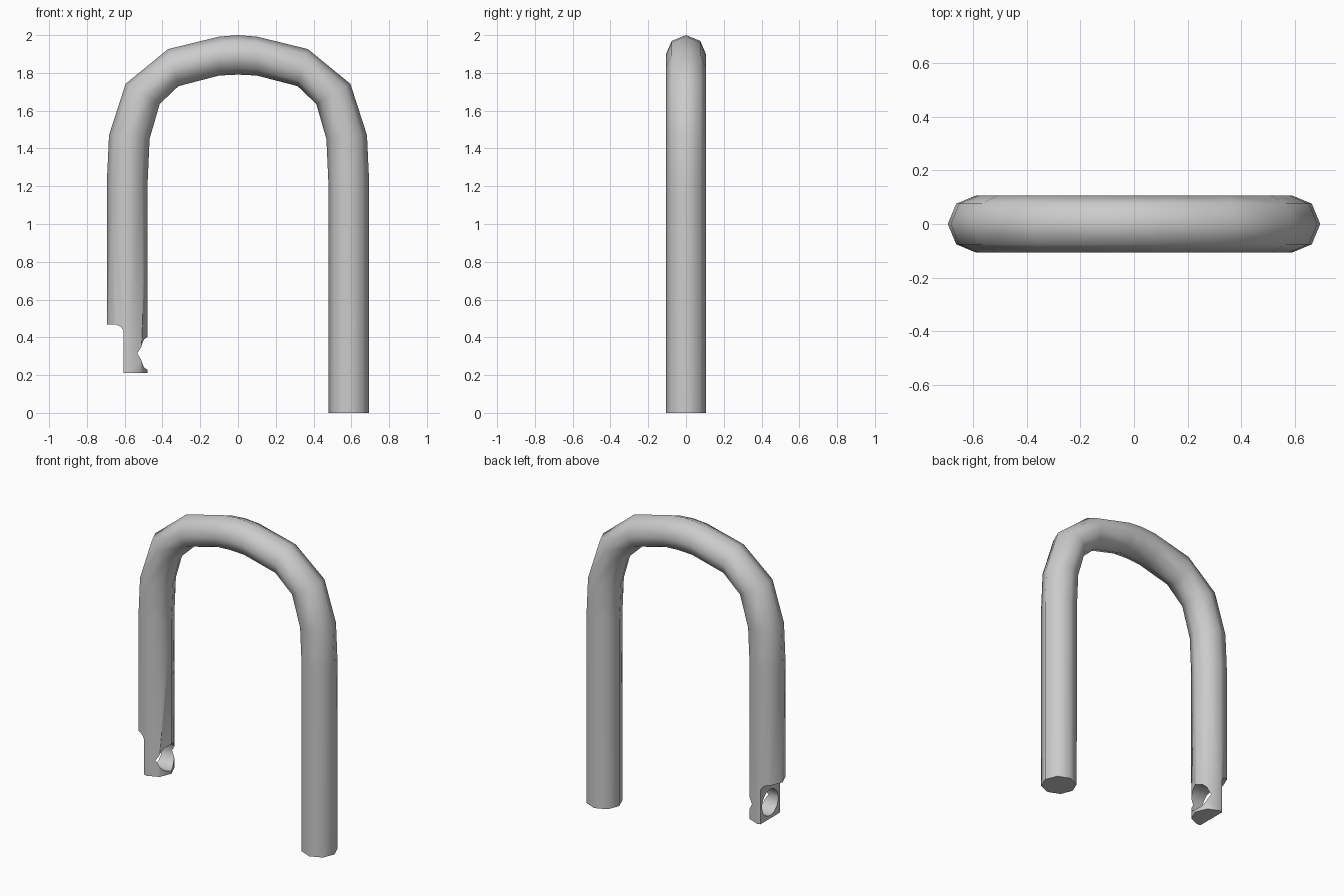
import bpy, bmesh, math

if "Cube" in bpy.data.objects:
    bpy.data.objects.remove(bpy.data.objects["Cube"])

SIDES, R, LEG = 8, 0.107, 0.587

# Half of the arch: inner and outer edge of each ring (x, z), from leg to crown
half = [((0.479, 1.21), (0.694, 1.23)),
        ((0.468, 1.45), (0.683, 1.47)),
        ((0.415, 1.635), (0.595, 1.742)),
        ((0.315, 1.73), (0.37, 1.926)),
        ((0.1, 1.786), (0.1, 1.992)),
        ((0.0, 1.791), (0.0, 2.0))]


def leg_end(z):
    return ((LEG - R, z), (LEG + R, z))


def mirror(ring):
    return tuple((-x, z) for x, z in ring)


def make_object(name, bm):
    bmesh.ops.recalc_face_normals(bm, faces=bm.faces)
    mesh = bpy.data.meshes.new(name)
    bm.to_mesh(mesh)
    bm.free()
    obj = bpy.data.objects.new(name, mesh)
    bpy.context.collection.objects.link(obj)
    return obj


def prism(name, points, offset):
    bm = bmesh.new()
    face = bm.faces.new([bm.verts.new(p) for p in points])
    ext = bmesh.ops.extrude_face_region(bm, geom=[face], use_keep_orig=True)
    moved = [v for v in ext["geom"] if isinstance(v, bmesh.types.BMVert)]
    bmesh.ops.translate(bm, verts=moved, vec=offset)
    return make_object(name, bm)


# Shackle bar: octagonal tube swept along the arch, one leg shorter
rings = ([leg_end(0)] + half + [mirror(r) for r in reversed(half[:-1])]
         + [mirror(leg_end(0.21))])
bm = bmesh.new()
loops = []
for (xi, zi), (xo, zo) in rings:
    cx, cz, dx, dz = (xi + xo) / 2, (zi + zo) / 2, (xo - xi) / 2, (zo - zi) / 2
    loop = []
    for i in range(SIDES):
        a = 2 * math.pi * i / SIDES
        c = math.cos(a)
        loop.append(bm.verts.new((cx + dx * c, R * math.sin(a), cz + dz * c)))
    loops.append(loop)
for a, b in zip(loops, loops[1:]):
    for i in range(SIDES):
        j = (i + 1) % SIDES
        bm.faces.new((a[i], a[j], b[j], b[i]))
bm.faces.new(loops[0])
bm.faces.new(loops[-1])
shackle = make_object("shackle_bar", bm)

# Cutters: outer step on the short leg, and the cross hole through it
step = [(-0.8, 0.475), (-0.69, 0.468), (-0.645, 0.468), (-0.62, 0.455),
        (-0.605, 0.435), (-0.605, 0.1), (-0.8, 0.1)]
hole = [(-0.8, 0.085 * math.cos(t), 0.315 + 0.086 * math.sin(t))
        for t in (2 * math.pi * i / 12 for i in range(12))]
cutters = [prism("step_cutter", [(x, -0.3, z) for x, z in step], (0, 0.6, 0)),
           prism("hole_cutter", hole, (0.5, 0, 0))]

bpy.ops.object.select_all(action='DESELECT')
bpy.context.view_layer.objects.active = shackle
shackle.select_set(True)
for cutter in cutters:
    cutter.hide_render = True
    mod = shackle.modifiers.new(cutter.name, 'BOOLEAN')
    mod.operation, mod.solver, mod.object = 'DIFFERENCE', 'EXACT', cutter
    bpy.ops.object.modifier_apply(modifier=mod.name)
    bpy.data.objects.remove(cutter)

bpy.ops.object.shade_smooth_by_angle(angle=math.radians(50))
